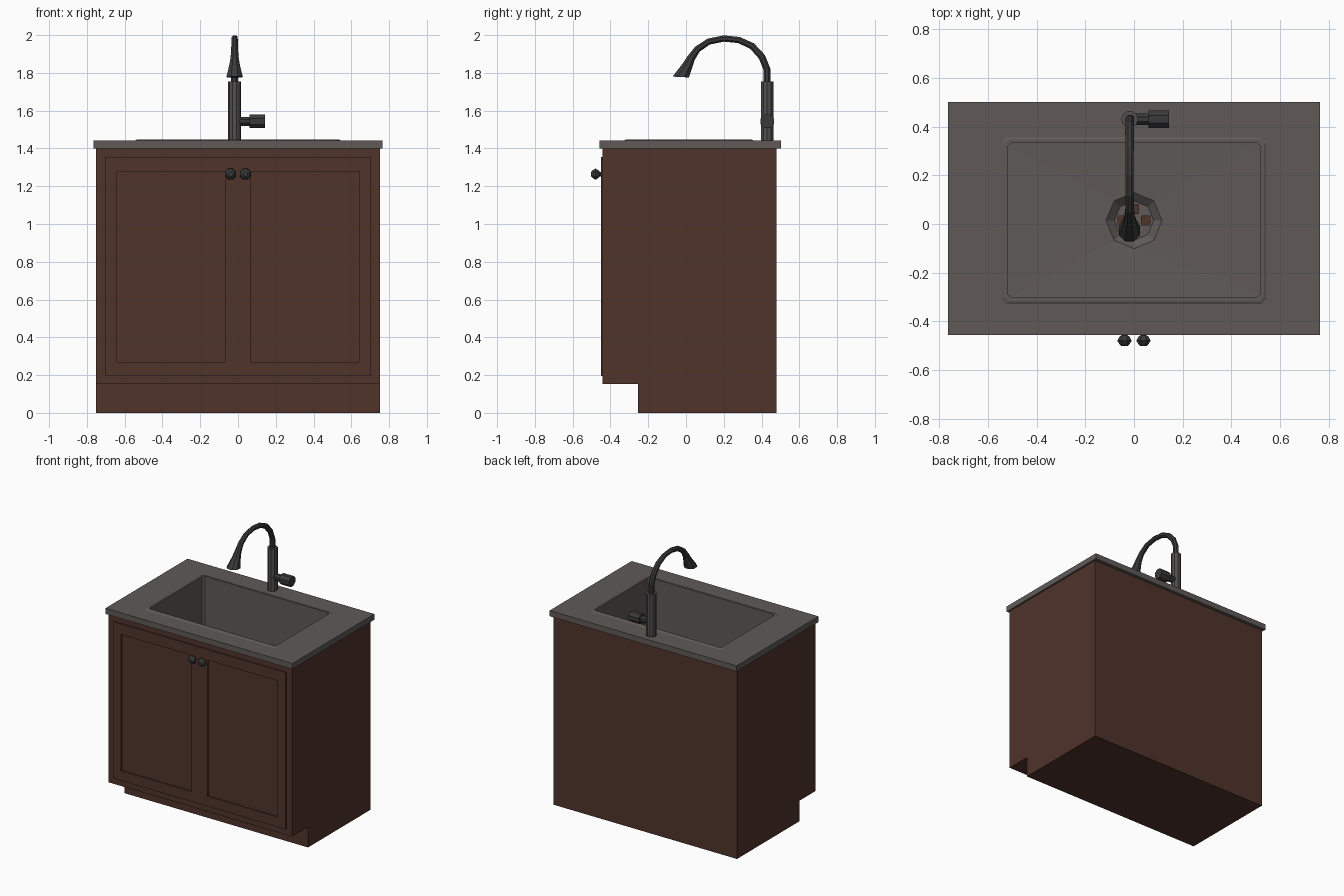
import bpy, bmesh
from math import sin, cos, pi, radians
from mathutils import Vector

if "Cube" in bpy.data.objects:
    bpy.data.objects.remove(bpy.data.objects["Cube"])


def material(name, rgb):
    m = bpy.data.materials.new(name)
    m.diffuse_color = (*rgb, 1)
    m.use_nodes = True
    m.node_tree.nodes["Principled BSDF"].inputs["Base Color"].default_value = m.diffuse_color
    return m


WOOD = material("dark_wood", (0.08, 0.033, 0.023))
STONE = material("grey_stone", (0.115, 0.102, 0.095))
STEEL = material("grey_steel", (0.085, 0.078, 0.076))
DARK = material("dark_metal", (0.042, 0.042, 0.043))


def finish(name, bm, mat, recalc=True):
    bmesh.ops.remove_doubles(bm, verts=bm.verts, dist=1e-5)
    if recalc:
        bmesh.ops.recalc_face_normals(bm, faces=bm.faces)
    me = bpy.data.meshes.new(name)
    bm.to_mesh(me)
    bm.free()
    me.materials.append(mat)
    ob = bpy.data.objects.new(name, me)
    bpy.context.collection.objects.link(ob)
    return ob


def loft(name, rings, mat, caps=True):
    """Skin equal-length rings of points, optionally capping both ends."""
    bm = bmesh.new()
    vs = [[bm.verts.new(p) for p in r] for r in rings]
    n = len(vs[0])
    # weld collapsed corners only after skinning
    for a, b in zip(vs, vs[1:]):
        for i in range(n):
            bm.faces.new((a[i], a[(i + 1) % n], b[(i + 1) % n], b[i]))
    if caps:
        bm.faces.new(vs[0])
        bm.faces.new(vs[-1])
    return finish(name, bm, mat)


def box(name, lo, hi, mat):
    ring = lambda z: [(lo[0], lo[1], z), (hi[0], lo[1], z), (hi[0], hi[1], z), (lo[0], hi[1], z)]
    return loft(name, [ring(lo[2]), ring(hi[2])], mat)


def circle(c, axis, r, n=8, phase=0.0):
    """Ring of n points around c, perpendicular to axis."""
    axis = Vector(axis).normalized()
    u = Vector((1, 0, 0)) if abs(axis.x) < 0.9 else Vector((0, 1, 0))
    v = axis.cross(u).normalized()
    return [Vector(c) + r * (u * cos(phase + 2 * pi * i / n) + v * sin(phase + 2 * pi * i / n))
            for i in range(n)]


def rounded(x, y0, y1, z, r):
    """Eight-point rectangle with clipped corners."""
    pts = []
    for sx, y, sy, flip in ((1, y1, 1, 0), (-1, y1, 1, 1), (-1, y0, -1, 0), (1, y0, -1, 1)):
        a, b = (sx * x, y - sy * r, z), (sx * (x - r), y, z)
        pts += [b, a] if flip else [a, b]
    return pts


def cut(target, cutters):
    bpy.context.view_layer.objects.active = target
    for c in cutters:
        c.hide_render = True
        m = target.modifiers.new("cut", "BOOLEAN")
        m.operation, m.solver, m.object = "DIFFERENCE", "EXACT", c
        bpy.ops.object.modifier_apply(modifier=m.name)
        bpy.data.objects.remove(c)


# Cabinet carcass: side profile with toe kick, hollow and open under the counter
profile = [(-0.442, 1.40), (-0.442, 0.152), (-0.255, 0.152), (-0.255, 0), (0.478, 0), (0.478, 1.40)]
bm = bmesh.new()
left, right = [[bm.verts.new((x, y, z)) for y, z in profile] for x in (-0.752, 0.752)]
bm.faces.new(left)
bm.faces.new(right[::-1])
for i in range(len(profile) - 1):
    bm.faces.new((left[i + 1], left[i], right[i], right[i + 1]))
finish("cabinet", bm, WOOD)

# Raised door frame with two recessed panels
frame = box("door_frame", (-0.705, -0.451, 0.196), (0.705, -0.441, 1.356), WOOD)
cut(frame, [box("panel_cutter", (min(a, b), -0.5, 0.27), (max(a, b), -0.4, 1.278), WOOD)
            for a, b in ((-0.641, -0.066), (0.066, 0.641))])

# Countertop and basin: underside, edge, low rim, walls, floor, drain slope
DY = 0.014


def drain_ring(r, z):
    return [(r * cos(i * pi / 4), DY + r * sin(i * pi / 4), z) for i in range(8)]


loft("counter_and_basin", [
    rounded(0.545, -0.328, 0.358, 1.40, 0.02),
    rounded(0.765, -0.457, 0.502, 1.40, 0),
    rounded(0.765, -0.457, 0.502, 1.442, 0),
    rounded(0.545, -0.328, 0.358, 1.442, 0.02),
    rounded(0.535, -0.318, 0.348, 1.447, 0.02),
    rounded(0.519, -0.302, 0.333, 1.447, 0.014),
    rounded(0.519, -0.302, 0.333, 1.04, 0.014),
    drain_ring(0.115, 1.03),
    drain_ring(0.08, 1.0)], STONE, caps=False)

# Drain strainer with four square holes
strainer = loft("drain_strainer", [drain_ring(0.081, 0.993), drain_ring(0.081, 1.001)], STONE)
cut(strainer, [box("hole_cutter", (x - 0.018, DY + y - 0.018, 0.9), (x + 0.018, DY + y + 0.018, 1.1), STONE)
               for x, y in ((0.048, 0), (-0.048, 0), (0, 0.048), (0, -0.048))])

# Knobs: faceted, turned along y
for side, x in (("left", -0.039), ("right", 0.039)):
    loft(side + "_knob", [circle((x, y, 1.264), (0, 1, 0), r, 8, pi / 8) for y, r in
         ((-0.449, 0.012), (-0.458, 0.014), (-0.463, 0.022), (-0.479, 0.032), (-0.495, 0.022), (-0.502, 0.013))],
         DARK)

# Tap body
FX, FY = -0.018, 0.43
loft("tap_body", [circle((FX, FY, z), (0, 0, 1), 0.035, 10) for z in (1.44, 1.755)], STEEL)

# Tap handle: stem and thicker grip along x
loft("tap_handle", [circle((x, FY, 1.543), (1, 0, 0), r, 8, pi / 8) for x, r in
     ((FX, 0.025), (0.06, 0.025), (0.06, 0.039), (0.143, 0.039))], DARK)

# Gooseneck spout ending in a flared spray head (y, z, radius)
path = [(0.43, 1.75, 0.02), (0.428, 1.82, 0.02), (0.402, 1.885, 0.02), (0.35, 1.942, 0.019),
        (0.28, 1.974, 0.018), (0.20, 1.982, 0.018), (0.12, 1.966, 0.018), (0.06, 1.925, 0.019),
        (0.027, 1.878, 0.023), (0.008, 1.838, 0.03), (-0.028, 1.778, 0.047)]
rings = []
for i, (y, z, r) in enumerate(path):
    a, b = path[max(i - 1, 0)], path[min(i + 1, len(path) - 1)]
    t = (0, b[0] - a[0], b[1] - a[1])
    if i == len(path) - 1:
        t = (0, -0.05, -1)  # outlet faces almost straight down
    rings.append(circle((FX, y, z), t, r, 8, pi / 8))
loft("spout", rings, DARK)
